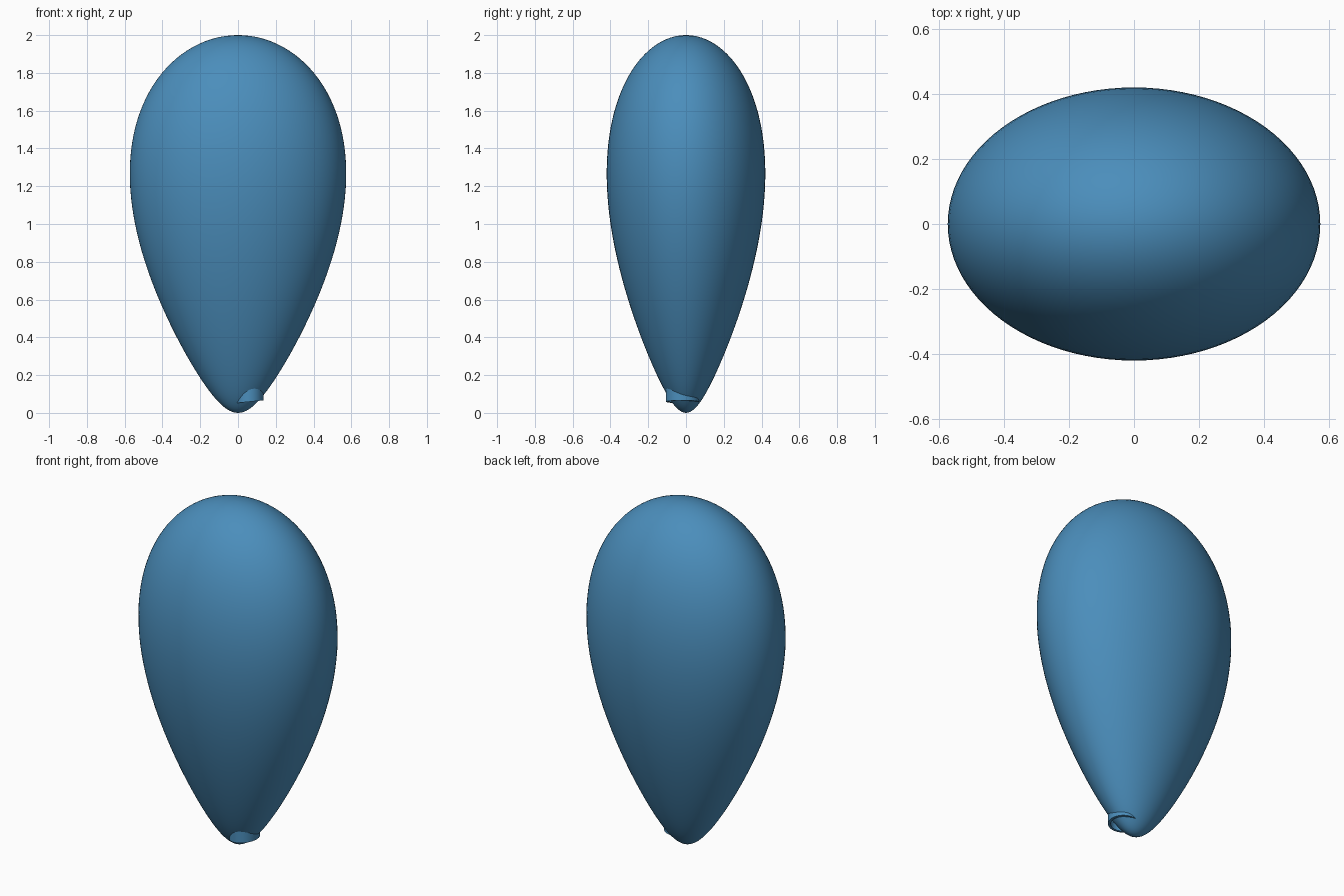
import bpy, bmesh, math

if "Cube" in bpy.data.objects:
    bpy.data.objects.remove(bpy.data.objects["Cube"])

mat = bpy.data.materials.new("seed_blue")
mat.diffuse_color = (0.07, 0.27, 0.5, 1)
mat.use_nodes = True
mat.node_tree.nodes["Principled BSDF"].inputs["Base Color"].default_value = mat.diffuse_color


def loft(name, rings, closed):
    """Skin a list of rings; closed joins the last ring to the first, else both ends are capped."""
    bm = bmesh.new()
    loops = [[bm.verts.new(p) for p in r] for r in rings]
    pairs = list(zip(loops, loops[1:]))
    if closed:
        pairs.append((loops[-1], loops[0]))
    for a, b in pairs:
        n = len(a)
        for i in range(n):
            j = (i + 1) % n
            bm.faces.new((a[i], a[j], b[j], b[i]))
    if not closed:
        bm.faces.new(loops[0])
        bm.faces.new(loops[-1])
    bmesh.ops.recalc_face_normals(bm, faces=bm.faces)
    me = bpy.data.meshes.new(name)
    bm.to_mesh(me)
    bm.free()
    me.materials.append(mat)
    ob = bpy.data.objects.new(name, me)
    bpy.context.collection.objects.link(ob)
    bpy.ops.object.select_all(action='DESELECT')
    ob.select_set(True)
    bpy.context.view_layer.objects.active = ob
    bpy.ops.object.shade_smooth_by_angle(angle=math.radians(40))
    return ob


# Seed body: flattened teardrop, widest at about two thirds of its height
SIDES, ROWS = 96, 64
body = []
for k in range(ROWS + 1):
    t = 0.01 + (math.pi - 0.02) * k / ROWS
    z = 1 - math.cos(t)
    r = math.sin(t) * (0.29 + 0.31 * z - 0.055 * z * z)
    body.append([(r * math.cos(a), 0.733 * r * math.sin(a), z)
                 for a in (2 * math.pi * i / SIDES for i in range(SIDES))])
loft("seed_body", body, False)


# Attachment scar: thin oval collar sunk into the tip, lower rim slightly tilted
def collar_ring(inset, top):
    pts = []
    for i in range(64):
        a = 2 * math.pi * i / 64
        x = 0.057 + (0.078 - inset) * math.cos(a)
        y = -0.019 + (0.087 - inset) * math.sin(a)
        pts.append((x, y, 0.13 - 0.25 * (y + 0.105) if top else 0.053 + 0.1 * x))
    return pts


loft("scar_collar", [collar_ring(0, False), collar_ring(0, True),
                     collar_ring(0.014, True), collar_ring(0.014, False)], True)
